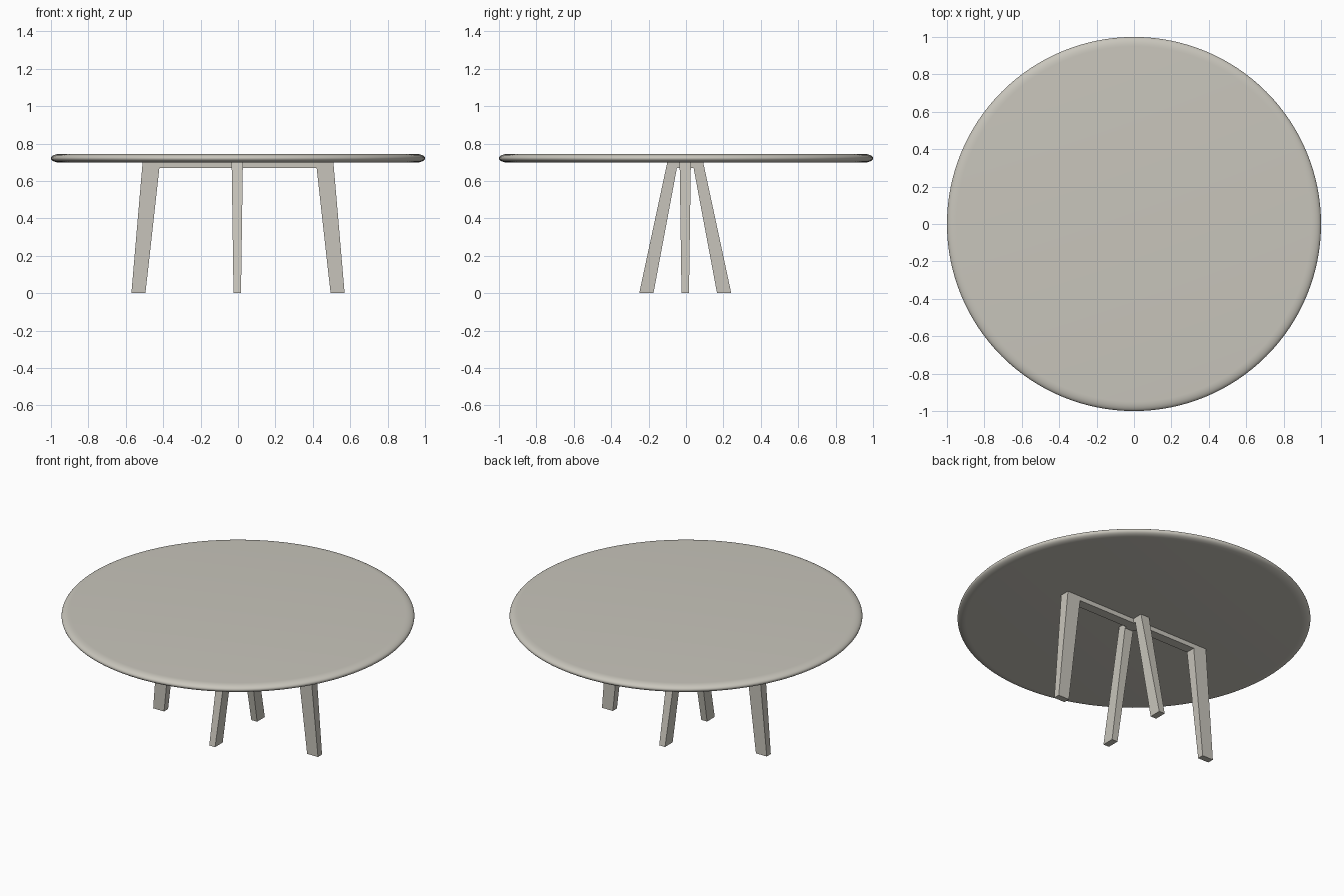
import bpy, bmesh, math

if "Cube" in bpy.data.objects:
    bpy.data.objects.remove(bpy.data.objects["Cube"])

# Single warm grey colour
mat = bpy.data.materials.new("warm_grey")
mat.diffuse_color = (0.58, 0.56, 0.50, 1)
mat.use_nodes = True
mat.node_tree.nodes["Principled BSDF"].inputs["Base Color"].default_value = mat.diffuse_color


def finish(name, bm):
    bmesh.ops.recalc_face_normals(bm, faces=bm.faces)
    me = bpy.data.meshes.new(name)
    bm.to_mesh(me)
    bm.free()
    me.materials.append(mat)
    ob = bpy.data.objects.new(name, me)
    bpy.context.collection.objects.link(ob)
    return ob


def loft(name, lower, upper):
    """Box between two rectangles (u0, u1, v0, v1, z)."""
    bm = bmesh.new()
    rings = []
    for x0, x1, y0, y1, z in (lower, upper):
        rings.append([bm.verts.new(p) for p in
                      ((x0, y0, z), (x1, y0, z), (x1, y1, z), (x0, y1, z))])
    a, b = rings
    bm.faces.new(a)
    bm.faces.new(b)
    for i in range(4):
        j = (i + 1) % 4
        bm.faces.new((a[i], a[j], b[j], b[i]))
    return finish(name, bm)


# Round top with a soft bullnose edge
Z0, Z1, EDGE, SEG, STEPS = 0.698, 0.745, 0.05, 128, 12
mid, half = (Z0 + Z1) / 2, (Z1 - Z0) / 2
bm = bmesh.new()
rings = []
for k in range(STEPS + 1):
    t = -math.pi / 2 + math.pi * k / STEPS
    r, z = 1 - EDGE + EDGE * math.cos(t), mid + half * math.sin(t)
    rings.append([bm.verts.new((r * math.cos(2 * math.pi * i / SEG),
                                r * math.sin(2 * math.pi * i / SEG), z))
                  for i in range(SEG)])
for a, b in zip(rings, rings[1:]):
    for i in range(SEG):
        j = (i + 1) % SEG
        bm.faces.new((a[i], a[j], b[j], b[i]))
bm.faces.new(rings[0])
bm.faces.new(rings[-1])
top = finish("table_top", bm)
bpy.context.view_layer.objects.active = top
top.select_set(True)
bpy.ops.object.shade_smooth_by_angle(angle=math.radians(40))

# Splayed tapering legs: a wide pair along x and a narrow pair along y
OFF = -0.004
TOP = 0.70
for s, side in ((-1, "left"), (1, "right")):
    lo, hi = sorted((s * 0.495, s * 0.57)), sorted((s * 0.417, s * 0.51))
    loft(side + "_leg", (*lo, OFF - 0.02, OFF + 0.02, 0),
         (*hi, OFF - 0.03, OFF + 0.03, TOP))
for s, side in ((-1, "front"), (1, "back")):
    lo = sorted((OFF + s * 0.17, OFF + s * 0.246))
    hi = sorted((OFF + s * 0.039, OFF + s * 0.096))
    loft(side + "_leg", (OFF - 0.02, OFF + 0.02, *lo, 0),
         (OFF - 0.03, OFF + 0.03, *hi, TOP))

# Rails joining each pair under the top
loft("long_rail", (-0.43, 0.43, OFF - 0.03, OFF + 0.03, 0.67),
     (-0.43, 0.43, OFF - 0.03, OFF + 0.03, TOP))
loft("short_rail", (OFF - 0.029, OFF + 0.029, OFF - 0.06, OFF + 0.06, 0.67),
     (OFF - 0.029, OFF + 0.029, OFF - 0.06, OFF + 0.06, TOP))
